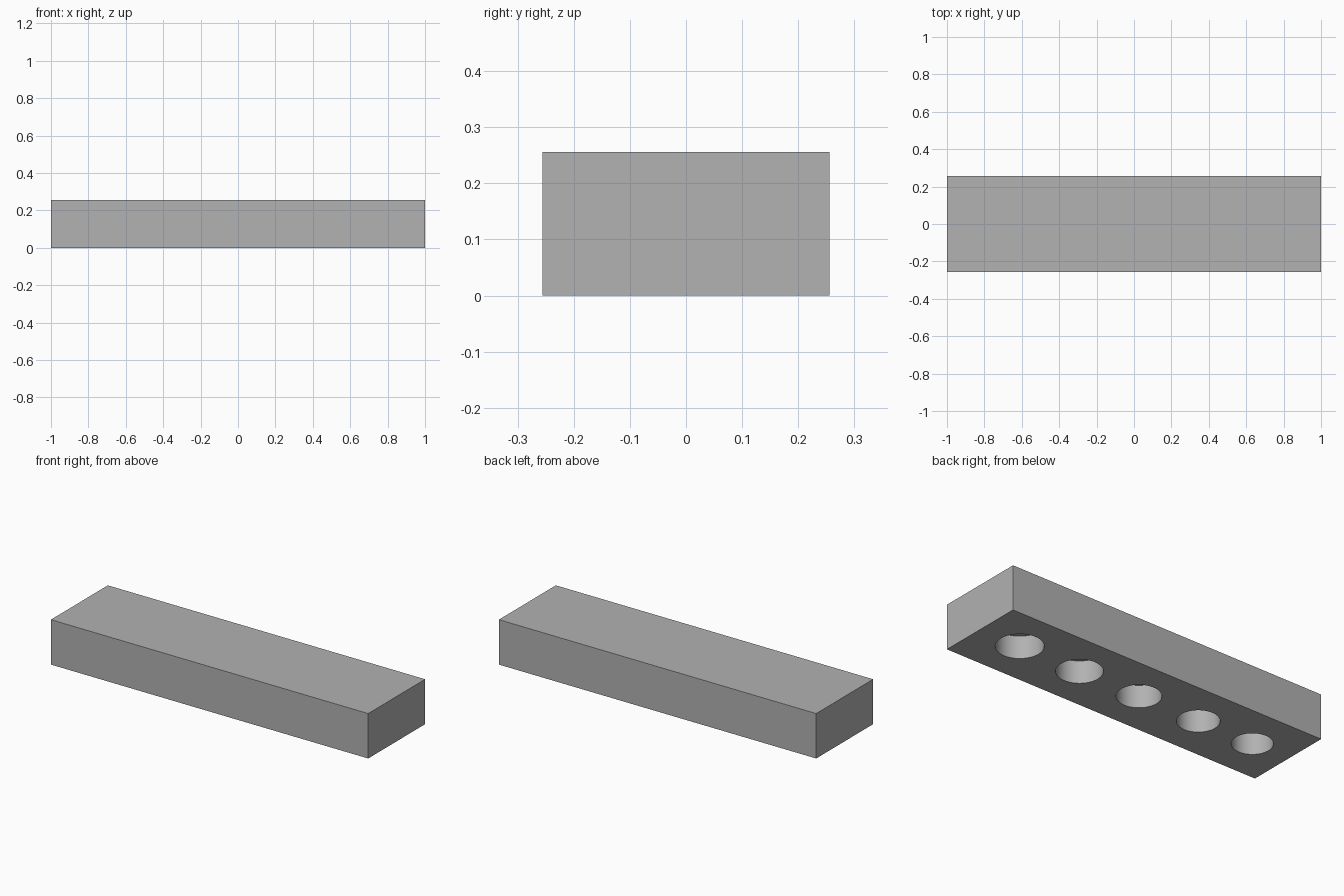
import bpy
import math

LENGTH, WIDTH, HEIGHT = 2.0, 0.512, 0.256
DEPTH = 0.128
# Centre along the bar and radius of each blind hole
HOLES = [(0.742, 0.122), (0.354, 0.119), (-0.032, 0.114), (-0.417, 0.109), (-0.768, 0.105)]

if "Cube" in bpy.data.objects:
    bpy.data.objects.remove(bpy.data.objects["Cube"], do_unlink=True)

# Single grey material
grey = bpy.data.materials.new("plain_grey")
grey.use_nodes = True
colour = (0.445, 0.445, 0.445, 1)
grey.diffuse_color = colour
grey.node_tree.nodes["Principled BSDF"].inputs["Base Color"].default_value = colour

# Solid bar
bpy.ops.mesh.primitive_cube_add(size=1, location=(0, 0, HEIGHT / 2))
bar = bpy.context.object
bar.name = "drilled_bar"
bar.scale = (LENGTH, WIDTH, HEIGHT)
bpy.ops.object.transform_apply(location=True, scale=True)
bar.data.materials.append(grey)


def drill(target, x, radius):
    """Cut a flat-ended round hole upward from the underside."""
    bpy.ops.mesh.primitive_cylinder_add(vertices=64, radius=radius, depth=2 * DEPTH, location=(x, 0, 0))
    cutter = bpy.context.object
    cutter.name = "hole_cutter"
    cutter.hide_render = True
    cutter.data.materials.append(grey)
    cut = target.modifiers.new("hole", "BOOLEAN")
    cut.operation = "DIFFERENCE"
    cut.solver = "EXACT"
    cut.object = cutter
    bpy.ops.object.select_all(action="DESELECT")
    target.select_set(True)
    bpy.context.view_layer.objects.active = target
    bpy.ops.object.modifier_apply(modifier=cut.name)
    bpy.data.objects.remove(cutter, do_unlink=True)


# Row of graduated holes underneath
for x, radius in HOLES:
    drill(bar, x, radius)

# Smooth hole walls, crisp edges
bpy.ops.object.shade_smooth_by_angle(angle=math.radians(30))
